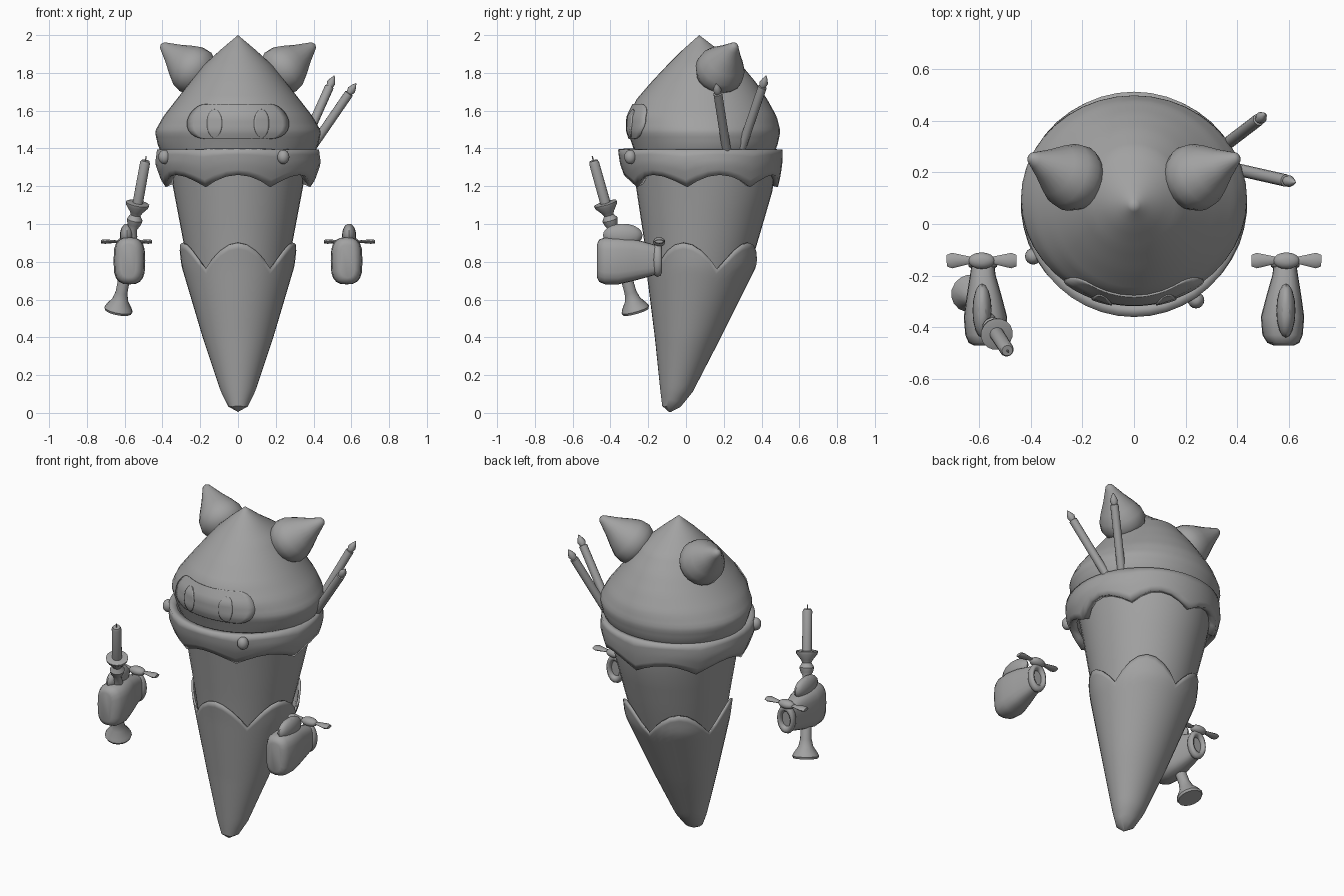
import bpy, bmesh, math
from mathutils import Vector

if "Cube" in bpy.data.objects:
    bpy.data.objects.remove(bpy.data.objects["Cube"])

grey = bpy.data.materials.new("plain_grey")
grey.use_nodes = True
grey.diffuse_color = (0.36, 0.36, 0.36, 1)
grey.node_tree.nodes["Principled BSDF"].inputs["Base Color"].default_value = grey.diffuse_color


def loft(name, rings, closed=True, cap=True, thick=0.0, angle=40):
    """Skin a list of equal-length point rings, bottom to top."""
    bm = bmesh.new()
    rows = [[bm.verts.new(p) for p in ring] for ring in rings]
    n = len(rows[0])
    for a, b in zip(rows, rows[1:]):
        for i in range(n if closed else n - 1):
            j = (i + 1) % n
            bm.faces.new((a[i], a[j], b[j], b[i]))
    if cap:
        bm.faces.new(rows[0][::-1])
        bm.faces.new(rows[-1])
    bmesh.ops.remove_doubles(bm, verts=bm.verts, dist=0.0002)
    if cap:
        bmesh.ops.recalc_face_normals(bm, faces=bm.faces)
    mesh = bpy.data.meshes.new(name)
    bm.to_mesh(mesh)
    bm.free()
    mesh.materials.append(grey)
    obj = bpy.data.objects.new(name, mesh)
    bpy.context.collection.objects.link(obj)
    if thick:
        mod = obj.modifiers.new("thickness", 'SOLIDIFY')
        mod.thickness, mod.offset = thick, -1
    bpy.ops.object.select_all(action='DESELECT')
    obj.select_set(True)
    bpy.context.view_layer.objects.active = obj
    bpy.ops.object.shade_smooth_by_angle(angle=math.radians(angle))
    return obj


def section(profile, z):
    """Half width, centre y and half depth of a (z, half width, front, back) profile."""
    z = min(max(z, profile[0][0]), profile[-1][0])
    for p, q in zip(profile, profile[1:]):
        if z <= q[0]:
            t = (z - p[0]) / (q[0] - p[0])
            _, w, f, b = [u + (v - u) * t for u, v in zip(p, q)]
            return w, (f + b) / 2, (b - f) / 2


def shell(name, profile, lo, hi, rows, n, **kw):
    """Leaning body of revolution whose lower and upper edges may be wavy."""
    rings = []
    for k in range(rows + 1):
        ring = []
        for i in range(n):
            a = math.tau * i / n
            z = lo(a) + (hi(a) - lo(a)) * k / rows
            w, cy, d = section(profile, z)
            ring.append((w * math.sin(a), cy - d * math.cos(a), z))
        rings.append(ring)
    return loft(name, rings, **kw)


def turned(name, base, tip, profile, n=16, flat=1.0):
    """Lathe (fraction, radius) pairs along the line from base to tip."""
    base, axis = Vector(base), Vector(tip) - Vector(base)
    q = axis.to_track_quat('Z', 'Y')
    rings = []
    for t, r in profile:
        ring = []
        for i in range(n):
            a = math.tau * i / n
            ring.append(base + axis * t + q @ Vector((r * math.cos(a), r * flat * math.sin(a), 0)))
        rings.append(ring)
    return loft(name, rings)


def ball(name, centre, radii, n=16):
    rings = []
    for k in range(1, 10):
        v = math.pi * k / 10
        rings.append([(centre[0] + radii[0] * math.sin(v) * math.cos(math.tau * i / n),
                       centre[1] + radii[1] * math.sin(v) * math.sin(math.tau * i / n),
                       centre[2] - radii[2] * math.cos(v)) for i in range(n)])
    return loft(name, rings)


# Lower wrap with five rounded points
LOWER = [(0.005, 0.0, -0.09, -0.08), (0.03, 0.05, -0.125, -0.03), (0.11, 0.09, -0.135, 0.035),
         (0.4, 0.187, -0.165, 0.185), (0.78, 0.3, -0.213, 0.375), (0.92, 0.315, -0.235, 0.395)]
shell("lower_wrap", LOWER, lambda a: 0.005,
      lambda a: 0.76 + 0.14 * abs(math.cos(2.5 * a)), 28, 40, cap=False, thick=0.012)

# Upper body inside the wrap
UPPER = [(0.6, 0.23, -0.185, 0.28), (0.9, 0.288, -0.22, 0.378),
         (1.2, 0.345, -0.265, 0.465), (1.36, 0.375, -0.29, 0.48)]
shell("upper_body", UPPER, lambda a: 0.6, lambda a: 1.36, 8, 40)

# Scalloped collar
COLLAR = [(1.19, 0.39, -0.295, 0.485), (1.25, 0.415, -0.325, 0.5),
          (1.32, 0.44, -0.35, 0.51), (1.39, 0.43, -0.36, 0.512)]
shell("collar", COLLAR, lambda a: 1.195 + 0.065 * abs(math.cos(3.5 * a)),
      lambda a: 1.395, 5, 42, cap=False, thick=0.045)

# Pointed hood
HOOD = [(1.36, 0.40, -0.265, 0.46), (1.42, 0.425, -0.285, 0.485), (1.49, 0.44, -0.31, 0.5),
        (1.57, 0.395, -0.308, 0.48), (1.66, 0.325, -0.262, 0.43), (1.75, 0.255, -0.185, 0.37),
        (1.84, 0.183, -0.1, 0.295), (1.92, 0.095, -0.02, 0.175), (2.0, 0.0, 0.07, 0.07)]
shell("hood", HOOD, lambda a: 1.36, lambda a: 2.0, 32, 40)


# Face plate and eyes laid on the hood surface
def patch(name, cx, z0, z1, width, lift, cols=16, rows=12):
    grid = []
    for k in range(rows + 1):
        s = -math.cos(math.pi * k / rows)
        z = (z0 + z1) / 2 + (z1 - z0) / 2 * s
        w, cy, d = section(HOOD, z)
        row = []
        for i in range(cols + 1):
            x = cx + width(s) * (2 * i / cols - 1)
            row.append((x, cy - d * math.sqrt(1 - (x / w) ** 2) - lift, z))
        grid.append(row)
    return loft(name, grid, closed=False, cap=False, thick=0.009)


patch("face_plate", 0, 1.45, 1.635,
      lambda s: 0.17 + (0.1 - 0.015 * s) * math.sqrt(max(0, 1 - s * s)), 0.008)
for side, label in ((1, "left"), (-1, "right")):
    patch(label + "_eye", side * 0.125, 1.457, 1.608,
          lambda s: 0.04 * math.sqrt(max(0, 1 - s * s)), 0.014, 8)

# Ears
EAR = [(-0.3, 0.07), (-0.2, 0.11), (0, 0.132), (0.2, 0.126), (0.4, 0.1),
       (0.65, 0.062), (0.88, 0.032), (0.97, 0.02), (1, 0.008)]
for side, label in ((1, "left"), (-1, "right")):
    turned(label + "_ear", (side * 0.225, 0.175, 1.805), (side * 0.405, 0.26, 1.95), EAR, 20)

# Collar buttons
ball("left_button", (0.24, -0.295, 1.355), (0.032, 0.032, 0.038))
ball("right_button", (-0.39, -0.125, 1.355), (0.032, 0.032, 0.038))

# Two pointed sticks tucked into the collar
STICK = [(0, 0.024), (0.86, 0.024), (0.865, 0.017), (0.91, 0.023), (0.96, 0.013), (1, 0.002)]
turned("rear_stick", (0.32, 0.28, 1.36), (0.51, 0.425, 1.785), STICK, 12)
turned("front_stick", (0.36, 0.22, 1.36), (0.625, 0.16, 1.745), STICK, 12)

# Floating mittens: (y, centre x, centre z, half width, half height)
MITTEN = [(-0.15, 0.585, 0.81, 0.043, 0.075), (-0.2, 0.585, 0.81, 0.05, 0.09),
          (-0.28, 0.58, 0.81, 0.068, 0.112), (-0.36, 0.575, 0.805, 0.084, 0.125),
          (-0.43, 0.575, 0.805, 0.078, 0.124), (-0.46, 0.578, 0.805, 0.062, 0.112),
          (-0.47, 0.58, 0.805, 0.04, 0.09)]


def power(v, e):
    return math.copysign(abs(v) ** e, v)


for side, label in ((1, "left"), (-1, "right")):
    rings = []
    for y, cx, cz, w, h in MITTEN:
        angles = [math.tau * i / 20 for i in range(20)]
        rings.append([(side * (cx + w * power(math.cos(a), 0.75)), y,
                       cz + h * power(math.sin(a), 0.6)) for a in angles])
    loft(label + "_mitten", rings, angle=50)
    ball(label + "_thumb", (side * 0.588, -0.335, 0.94), (0.037, 0.105, 0.062))

    # Cuff ring around the wrist
    bpy.ops.mesh.primitive_torus_add(major_segments=24, minor_segments=8, major_radius=0.068,
                                     minor_radius=0.022, location=(side * 0.585, -0.15, 0.81),
                                     rotation=(math.pi / 2, 0, 0))
    cuff = bpy.context.object
    cuff.name = label + "_cuff"
    cuff.scale.x = 0.65
    cuff.data.materials.append(grey)
    bpy.ops.object.shade_smooth_by_angle(angle=math.radians(60))

    # Bow on the cuff
    ball(label + "_bow_knot", (side * 0.59, -0.142, 0.905), (0.052, 0.032, 0.026))
    for way, part in ((1, "outer"), (-1, "inner")):
        x = side * 0.59
        turned(label + "_" + part + "_bow_wing", (x + way * 0.035, -0.14, 0.907),
               (x + way * 0.135, -0.142, 0.907),
               [(0, 0.012), (0.35, 0.02), (0.8, 0.03), (1, 0.022)], 8, 0.4
               ).name = label + "_" + part + "_bow_wing"

# Candle in its holder, leaning forward through the right mitten
FOOT, TOP = (-0.635, -0.265, 0.535), (-0.49, -0.49, 1.335)
HOLDER = [(0, 0.07), (0.015, 0.076), (0.035, 0.068), (0.08, 0.042), (0.13, 0.032), (0.5, 0.03),
          (0.55, 0.022), (0.58, 0.036), (0.61, 0.042), (0.64, 0.026), (0.66, 0.034),
          (0.7, 0.06), (0.718, 0.063), (0.722, 0.05)]
turned("candle_holder", FOOT, TOP, HOLDER)
turned("candle", FOOT, TOP, [(0.7, 0.028), (0.985, 0.027), (1, 0.021)])
turned("wick", FOOT, TOP, [(0.99, 0.004), (1.03, 0.003)], 6)
